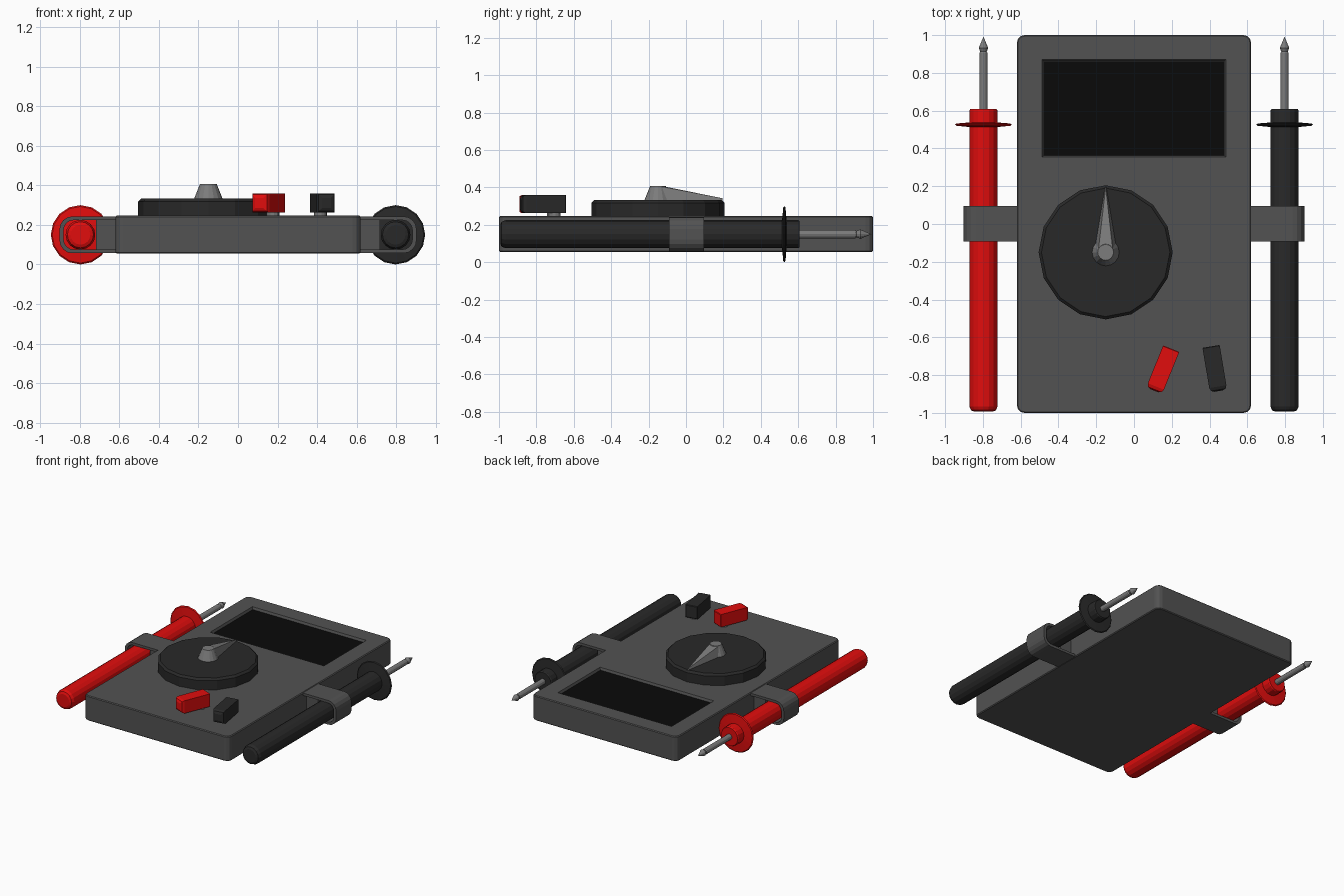
import bpy, bmesh
from math import sin, cos, pi, radians
from mathutils import Matrix, Vector

if "Cube" in bpy.data.objects:
    bpy.data.objects.remove(bpy.data.objects["Cube"])


def material(name, r, g, b):
    m = bpy.data.materials.new(name)
    m.diffuse_color = (r, g, b, 1)
    m.use_nodes = True
    m.node_tree.nodes["Principled BSDF"].inputs["Base Color"].default_value = m.diffuse_color
    return m


CASE = material("case_grey", .085, .085, .085)
DARK = material("dark_plastic", .022, .022, .022)
BLACK = material("screen_black", .003, .003, .003)
RED = material("red_plastic", .75, .004, .004)
METAL = material("metal", .2, .2, .2)


def finish(name, bm, mat):
    bmesh.ops.recalc_face_normals(bm, faces=bm.faces)
    me = bpy.data.meshes.new(name)
    bm.to_mesh(me)
    bm.free()
    ob = bpy.data.objects.new(name, me)
    bpy.context.collection.objects.link(ob)
    if mat:
        me.materials.append(mat)
    return ob


def box_bm(lo, hi):
    bm = bmesh.new()
    bmesh.ops.create_cube(bm, size=1)
    for v in bm.verts:
        v.co = [(a + b) / 2 + c * (b - a) for a, b, c in zip(lo, hi, v.co)]
    return bm


def bevel(bm, test, width, seg=1):
    es = [e for e in bm.edges if test(*(v.co for v in e.verts))]
    bmesh.ops.bevel(bm, geom=es, offset=width, segments=seg, profile=.5,
                    affect='EDGES', clamp_overlap=True)


def lathe(name, profile, matrix, mat, n=16):
    """Turn (radius, height) points around z, then place with matrix."""
    bm = bmesh.new()
    rings = []
    for r, h in profile:
        k = 1 if r == 0 else n
        rings.append([bm.verts.new((r * cos(2 * pi * i / n), r * sin(2 * pi * i / n), h))
                      for i in range(k)])
    for a, b in zip(rings, rings[1:]):
        for i in range(n):
            j = (i + 1) % n
            quad = [a[i], a[j]] if len(a) > 1 else [a[0]]
            quad += [b[j], b[i]] if len(b) > 1 else [b[0]]
            bm.faces.new(quad)
    for ring in (rings[0], rings[-1]):
        if len(ring) > 1:
            bm.faces.new(ring)
    bm.transform(matrix)
    return finish(name, bm, mat)


def hull(name, pts, mat):
    bm = bmesh.new()
    for p in pts:
        bm.verts.new(p)
    bmesh.ops.convex_hull(bm, input=bm.verts)
    return finish(name, bm, mat)


# Case with rounded corners and a recess for the screen
bm = box_bm((-.62, -1, .055), (.62, 1, .247))
bevel(bm, lambda a, b: abs(a.z - b.z) > .1, .04, 3)
bevel(bm, lambda a, b: abs(a.z - b.z) < .01, .006)
case = finish("case", bm, CASE)

bm = box_bm((-.478, .362, .225), (.478, .862, .265))
for v in bm.verts:
    if v.co.z > .25:
        v.co.x *= 1.03
        v.co.y += .014 if v.co.y > .6 else -.014
cutter = finish("screen_cutter", bm, None)
cutter.hide_render = True
cutter.hide_viewport = True
mod = case.modifiers.new("screen_recess", 'BOOLEAN')
mod.operation = 'DIFFERENCE'
mod.object = cutter
mod.solver = 'EXACT'
finish("screen", box_bm((-.477, .363, .215), (.477, .861, .23)), BLACK)

# Rotary dial and its pointer
C = Vector((-.15, -.15, 0))
lathe("dial", [(.355, .24), (.355, .318), (.34, .333)], Matrix.Translation(C), DARK)
lathe("pointer_hub", [(.073, .33), (.042, .408)], Matrix.Translation(C), METAL)
hull("pointer_blade", [C + Vector(p) for p in (
    (-.058, .02, .33), (.058, .02, .33), (-.04, 0, .408), (.04, 0, .408),
    (-.03, .04, .404), (.03, .04, .404), (-.004, .345, .33), (.004, .345, .33), (0, .345, .342))], METAL)


# Plugs, each a rounded block on a short pin
def plug(name, x, y, angle, mat):
    place = Matrix.Translation((x, y, 0)) @ Matrix.Rotation(radians(angle), 4, 'Z')
    bm = box_bm((-.046, -.24, .262), (.046, 0, .36))
    bevel(bm, lambda a, b: a.y < -.2 and b.y < -.2, .024, 2)
    bevel(bm, lambda a, b: a.y > -.01 and b.y > -.01, .004)
    bm.transform(place)
    finish(name, bm, mat)
    lathe(name + "_pin", [(.033, .24), (.033, .27)],
          place @ Matrix.Translation((0, -.055, 0)), METAL, 12)


plug("red_plug", .197, -.66, -22, RED)
plug("black_plug", .408, -.648, 9.5, DARK)


# Probe holders: thin U strap with a recessed web beside the case
def holder(side, s):
    def loop(x1, z1, r):
        top = [(x1 - r + r * sin(t * pi / 8), z1 - r + r * cos(t * pi / 8)) for t in range(5)]
        top = [(.61, z1)] + top
        return top + [(x, .3 - z) for x, z in reversed(top)]
    outer, inner = loop(.903, .243, .065), loop(.882, .224, .05)
    bm = bmesh.new()
    rows = [[bm.verts.new((s * x, y, z)) for x, z in pts]
            for pts, y in ((outer, -.092), (outer, .096), (inner, .096), (inner, -.092))]
    for a, b in zip(rows, rows[1:] + rows[:1]):
        for i in range(len(a) - 1):
            bm.faces.new((a[i], a[i + 1], b[i + 1], b[i]))
    for i in (0, -1):
        bm.faces.new([r[i] for r in rows])
    finish(side + "_strap", bm, CASE)
    xs = sorted((s * .6, s * .718))
    finish(side + "_strap_web", box_bm((xs[0], -.05, .07), (xs[1], .055, .23)), CASE)


# Probes: handle, finger guard and metal tip, all lying along y
def probe(side, s, mat):
    m = Matrix.Translation((s * .797, 0, .15)) @ Matrix.Rotation(-pi / 2, 4, 'X')
    lathe(side + "_probe_handle", [(.05, -.993), (.066, -.986), (.075, -.965),
                                   (.075, .6), (.07, .608)], m, mat)
    lathe(side + "_finger_guard", [(.07, .513), (.143, .52), (.15, .526), (.143, .532), (.07, .538)], m, mat)
    lathe(side + "_probe_tip", [(.022, .59), (.022, .905), (.017, .912), (.025, .932), (0, .992)],
          m, METAL, 12)


for side, s, mat in (("left", -1, RED), ("right", 1, DARK)):
    holder(side, s)
    probe(side, s, mat)
